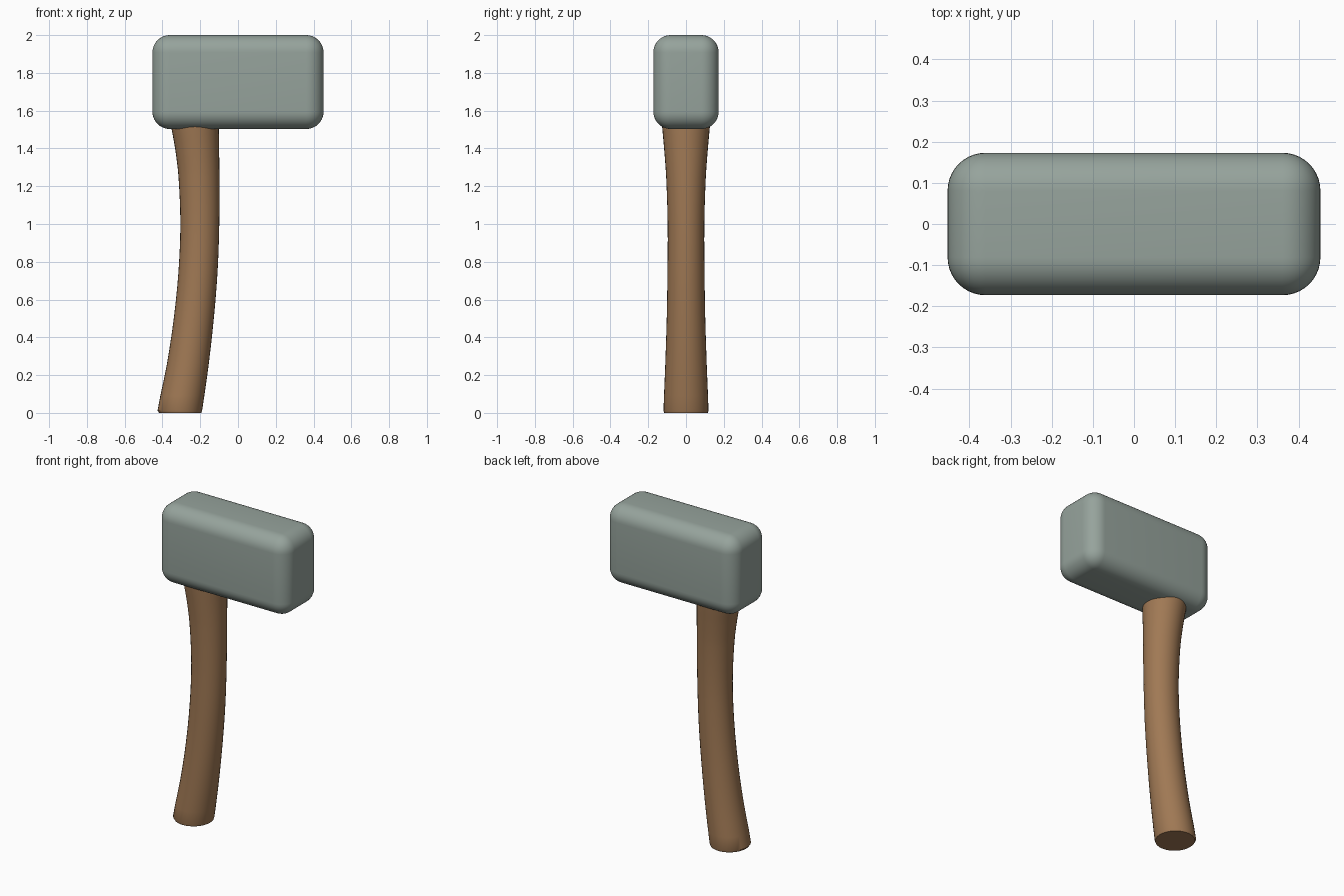
import bpy, bmesh, math

if "Cube" in bpy.data.objects:
    bpy.data.objects.remove(bpy.data.objects["Cube"])


def material(name, color):
    m = bpy.data.materials.new(name)
    m.diffuse_color = (*color, 1)
    m.use_nodes = True
    m.node_tree.nodes["Principled BSDF"].inputs["Base Color"].default_value = m.diffuse_color
    return m


stone = material("grey_green_stone", (0.305, 0.367, 0.333))
wood = material("brown_wood", (0.35, 0.19, 0.089))


def finish(bm, name, mat, angle):
    bmesh.ops.recalc_face_normals(bm, faces=bm.faces)
    mesh = bpy.data.meshes.new(name)
    bm.to_mesh(mesh)
    bm.free()
    mesh.materials.append(mat)
    obj = bpy.data.objects.new(name, mesh)
    bpy.context.collection.objects.link(obj)
    bpy.ops.object.select_all(action='DESELECT')
    obj.select_set(True)
    bpy.context.view_layer.objects.active = obj
    bpy.ops.object.shade_smooth_by_angle(angle=math.radians(angle))
    return obj


# Rounded block head
bm = bmesh.new()
bmesh.ops.create_cube(bm, size=1)
for v in bm.verts:
    v.co = (v.co.x * 0.906, v.co.y * 0.346, v.co.z * 0.497 + 1.7515)
bmesh.ops.bevel(bm, geom=bm.edges[:], offset=0.092, segments=10,
                profile=0.5, affect='EDGES')
finish(bm, "hammer_head", stone, 40)

# Curved, waisted handle: z, left x, right x, half depth
sections = [
    (0.0, -0.418, -0.194, 0.115),
    (0.012, -0.426, -0.190, 0.119),
    (0.25, -0.378, -0.156, 0.110),
    (0.5, -0.340, -0.128, 0.102),
    (0.75, -0.315, -0.108, 0.098),
    (1.0, -0.305, -0.099, 0.097),
    (1.25, -0.315, -0.098, 0.105),
    (1.4, -0.333, -0.100, 0.116),
    (1.5, -0.351, -0.101, 0.125),
    (1.6, -0.368, -0.103, 0.133),
]


def smooth_section(i, t):
    # Catmull-Rom blend with spacing-aware slopes
    def slope(k, c):
        a, b = sections[max(k - 1, 0)], sections[min(k + 1, len(sections) - 1)]
        return (b[c] - a[c]) / (b[0] - a[0])
    p, q = sections[i], sections[i + 1]
    h = q[0] - p[0]
    out = [p[0] + h * t]
    for c in (1, 2, 3):
        out.append((2*t**3 - 3*t**2 + 1) * p[c] + (3*t**2 - 2*t**3) * q[c]
                   + h * ((t**3 - 2*t**2 + t) * slope(i, c) + (t**3 - t**2) * slope(i + 1, c)))
    return out


levels = [sections[0]]
for i in range(1, len(sections) - 1):
    levels += [smooth_section(i, k / 3) for k in range(3)]
levels.append(sections[-1])

SIDES = 32
bm = bmesh.new()
rings = []
for z, left, right, depth in levels:
    ring = []
    for k in range(SIDES):
        a = 2 * math.pi * k / SIDES
        ring.append(bm.verts.new(((left + right) / 2 + (right - left) / 2 * math.cos(a),
                                  depth * math.sin(a), z)))
    rings.append(ring)
for low, high in zip(rings, rings[1:]):
    for k in range(SIDES):
        n = (k + 1) % SIDES
        bm.faces.new((low[k], low[n], high[n], high[k]))
bm.faces.new(rings[0][::-1])
bm.faces.new(rings[-1])
finish(bm, "handle", wood, 40)
